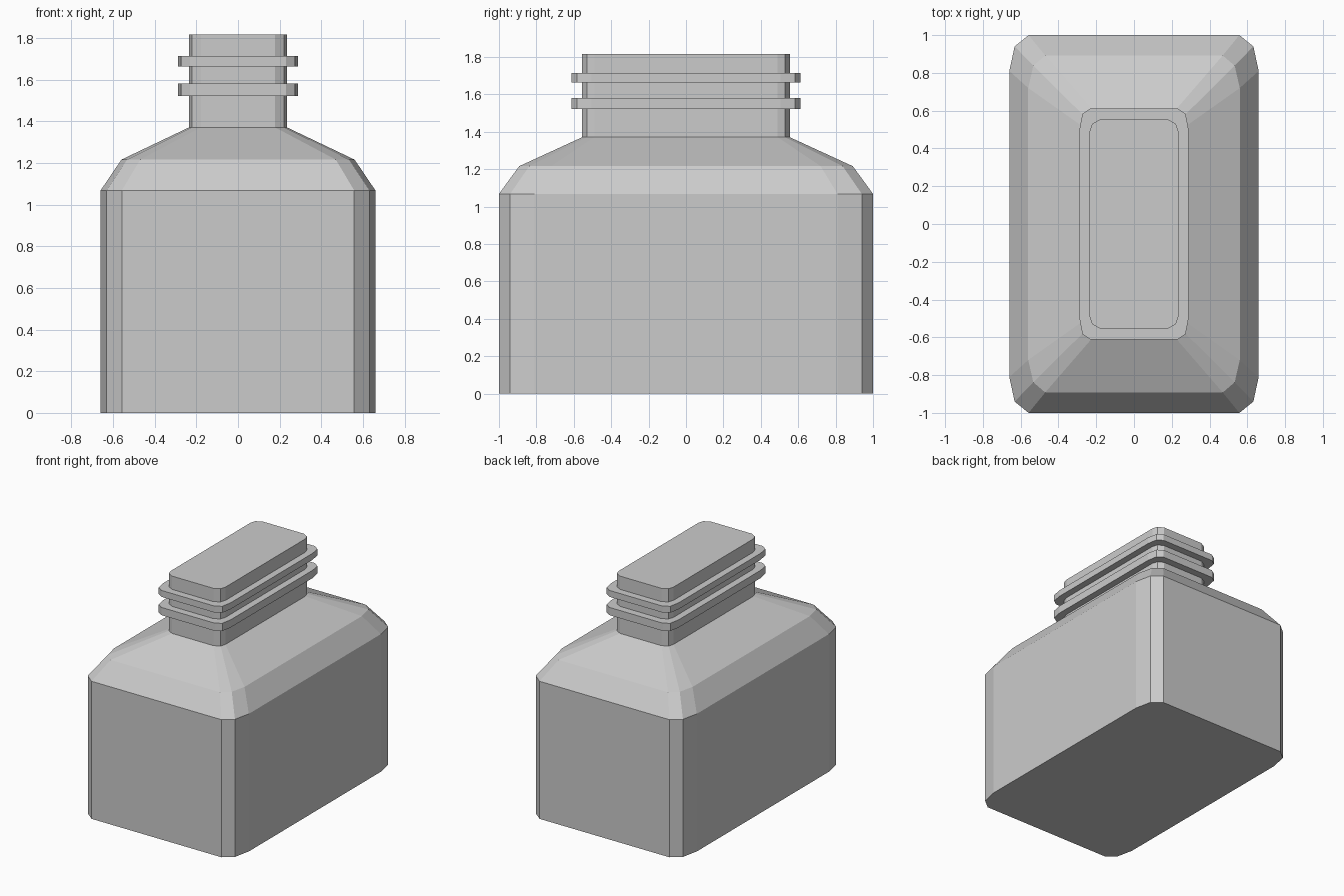
import bpy
import bmesh

if "Cube" in bpy.data.objects:
    bpy.data.objects.remove(bpy.data.objects["Cube"])


def outline(corner):
    """Mirror one +x/+y corner (listed from the x side to the y side) into a closed loop."""
    back = corner[::-1]
    return (corner + [(-x, y) for x, y in back]
            + [(-x, -y) for x, y in corner] + [(x, -y) for x, y in back])


def loft(name, sections):
    """Skin a stack of (z, corner) sections and cap both ends."""
    bm = bmesh.new()
    loops = [[bm.verts.new((x, y, z)) for x, y in outline(c)] for z, c in sections]
    for a, b in zip(loops, loops[1:]):
        n = len(a)
        for i in range(n):
            j = (i + 1) % n
            bm.faces.new((a[i], a[j], b[j], b[i]))
    bm.faces.new(loops[0][::-1])
    bm.faces.new(loops[-1])
    bmesh.ops.recalc_face_normals(bm, faces=bm.faces)
    mesh = bpy.data.meshes.new(name)
    bm.to_mesh(mesh)
    bm.free()
    obj = bpy.data.objects.new(name, mesh)
    bpy.context.collection.objects.link(obj)
    return obj


# Rounded-rectangle corners at each level
body = [(0.66, 0.81), (0.632, 0.94), (0.558, 1.0)]
shoulder = [(0.56, 0.72), (0.533, 0.838), (0.47, 0.892)]
neck = [(0.235, 0.49), (0.222, 0.53), (0.178, 0.555)]
ring = [(0.288, 0.505), (0.273, 0.583), (0.23, 0.612)]

# Body, sloped shoulders and neck, with two rings stepping out of the neck
sections = [(0, body), (1.068, body), (1.216, shoulder), (1.371, neck)]
for low, high in ((1.521, 1.581), (1.663, 1.713)):
    sections += [(low, neck), (low, ring), (high, ring), (high, neck)]
sections.append((1.816, neck))

loft("bottle", sections)
